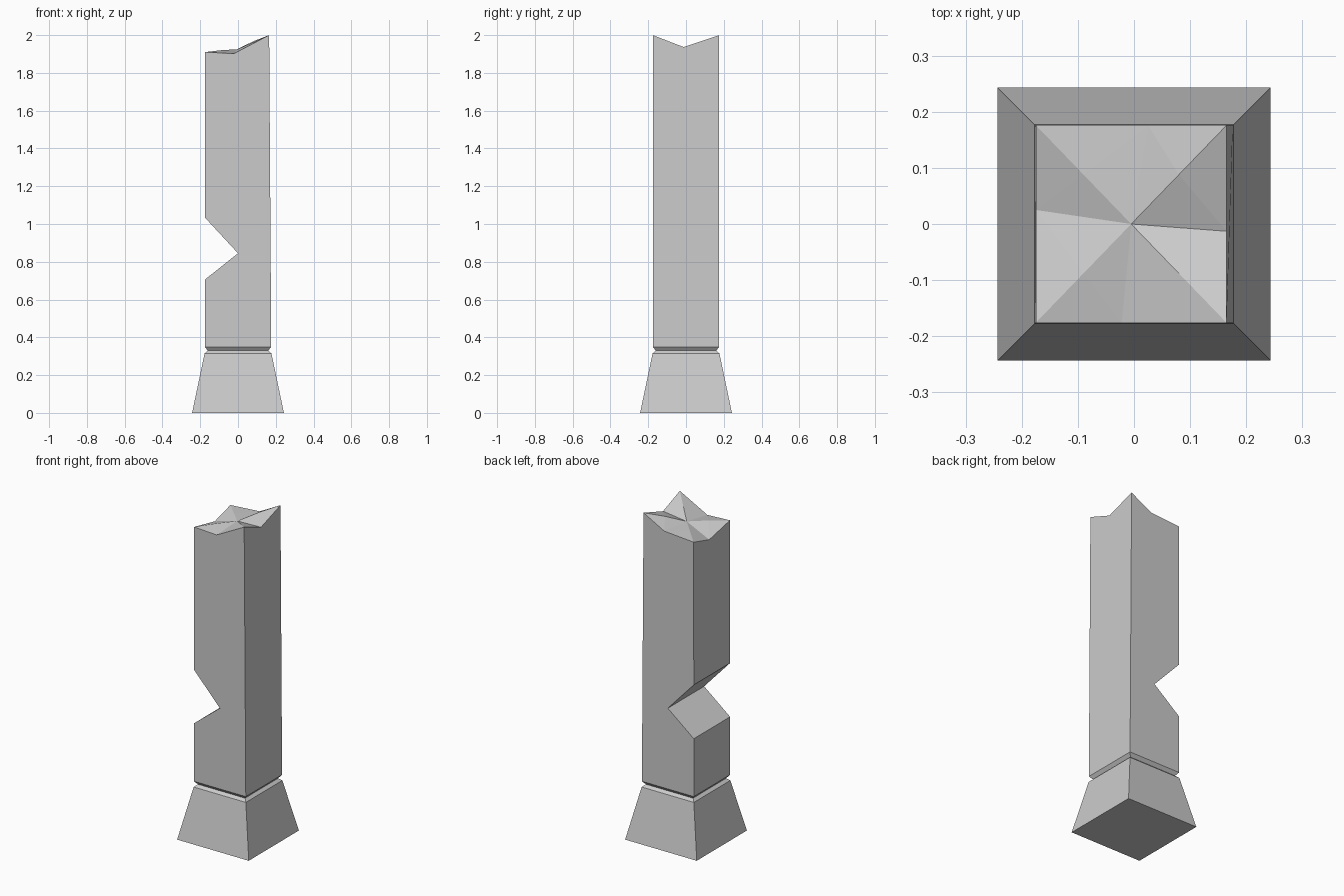
import bpy
import bmesh

cube = bpy.data.objects.get("Cube")
if cube:
    bpy.data.objects.remove(cube, do_unlink=True)

stone = bpy.data.materials.new("pale grey stone")
stone.use_nodes = True
stone.diffuse_color = (0.6, 0.6, 0.6, 1)
stone.node_tree.nodes["Principled BSDF"].inputs["Base Color"].default_value = (0.6, 0.6, 0.6, 1)


def finish(bm, name):
    bmesh.ops.recalc_face_normals(bm, faces=bm.faces)
    mesh = bpy.data.meshes.new(name)
    bm.to_mesh(mesh)
    bm.free()
    mesh.materials.append(stone)
    obj = bpy.data.objects.new(name, mesh)
    bpy.context.collection.objects.link(obj)
    return obj


def square_ring(bm, half, z):
    corners = ((-1, -1), (1, -1), (1, 1), (-1, 1))
    return [bm.verts.new((sx * half, sy * half, z)) for sx, sy in corners]


def bridge(bm, low, high):
    for i in range(4):
        j = (i + 1) % 4
        bm.faces.new((low[i], low[j], high[j], high[i]))


HALF = 0.176   # half width of the shaft
NECK = 0.16    # half width of the groove
GROOVE_Z = 0.33

# Pedestal: flared block with a chamfered top
bm = bmesh.new()
rings = [square_ring(bm, h, z) for h, z in ((0.243, 0), (0.177, 0.315), (NECK, GROOVE_Z))]
for low, high in zip(rings, rings[1:]):
    bridge(bm, low, high)
bm.faces.new(rings[0])
bm.faces.new(rings[-1])
finish(bm, "pedestal")

# Shaft: undercut foot
bm = bmesh.new()
neck = square_ring(bm, NECK, GROOVE_Z)
foot = square_ring(bm, HALF, 0.35)
bm.faces.new(neck)
bridge(bm, neck, foot)

# Broken top rim, anticlockwise from the front -x corner
rim = [bm.verts.new(p) for p in (
    (-0.175, -HALF, 1.91), (-0.022, -HALF, 1.902),
    (0.165, -HALF, 2.0), (0.165, -0.013, 1.937),
    (0.165, HALF, 2.0), (0.025, HALF, 1.925),
    (-0.175, HALF, 1.91), (-0.175, 0.025, 1.868))]

# Wedge notch cut right across the -x side
notch = [[bm.verts.new((x, y, z)) for x, z in ((-HALF, 0.705), (0, 0.845), (-HALF, 1.035))]
         for y in (-HALF, HALF)]
front, back = notch
for i in range(2):
    bm.faces.new((front[i], front[i + 1], back[i + 1], back[i]))

# Shaft sides
bm.faces.new([foot[0], foot[1], rim[2], rim[1], rim[0]] + front[::-1])
bm.faces.new([foot[3], foot[2], rim[4], rim[5], rim[6]] + back[::-1])
bm.faces.new((foot[1], foot[2], rim[4], rim[3], rim[2]))
bm.faces.new((foot[0], front[0], back[0], foot[3]))
bm.faces.new((front[2], rim[0], rim[7], rim[6], back[2]))

# Jagged top: four quarters, each a fan around its own raised point
centre = bm.verts.new((-0.005, 0, 1.925))
bumps = ((-0.09, -0.088, 1.92), (0.08, -0.088, 1.962),
         (0.08, 0.088, 1.967), (-0.09, 0.088, 1.918))
for k, bump in enumerate(bumps):
    tip = bm.verts.new(bump)
    quarter = (rim[2 * k], rim[2 * k + 1], centre, rim[2 * k - 1])
    for i in range(4):
        bm.faces.new((quarter[i], quarter[(i + 1) % 4], tip))
finish(bm, "broken_shaft")
